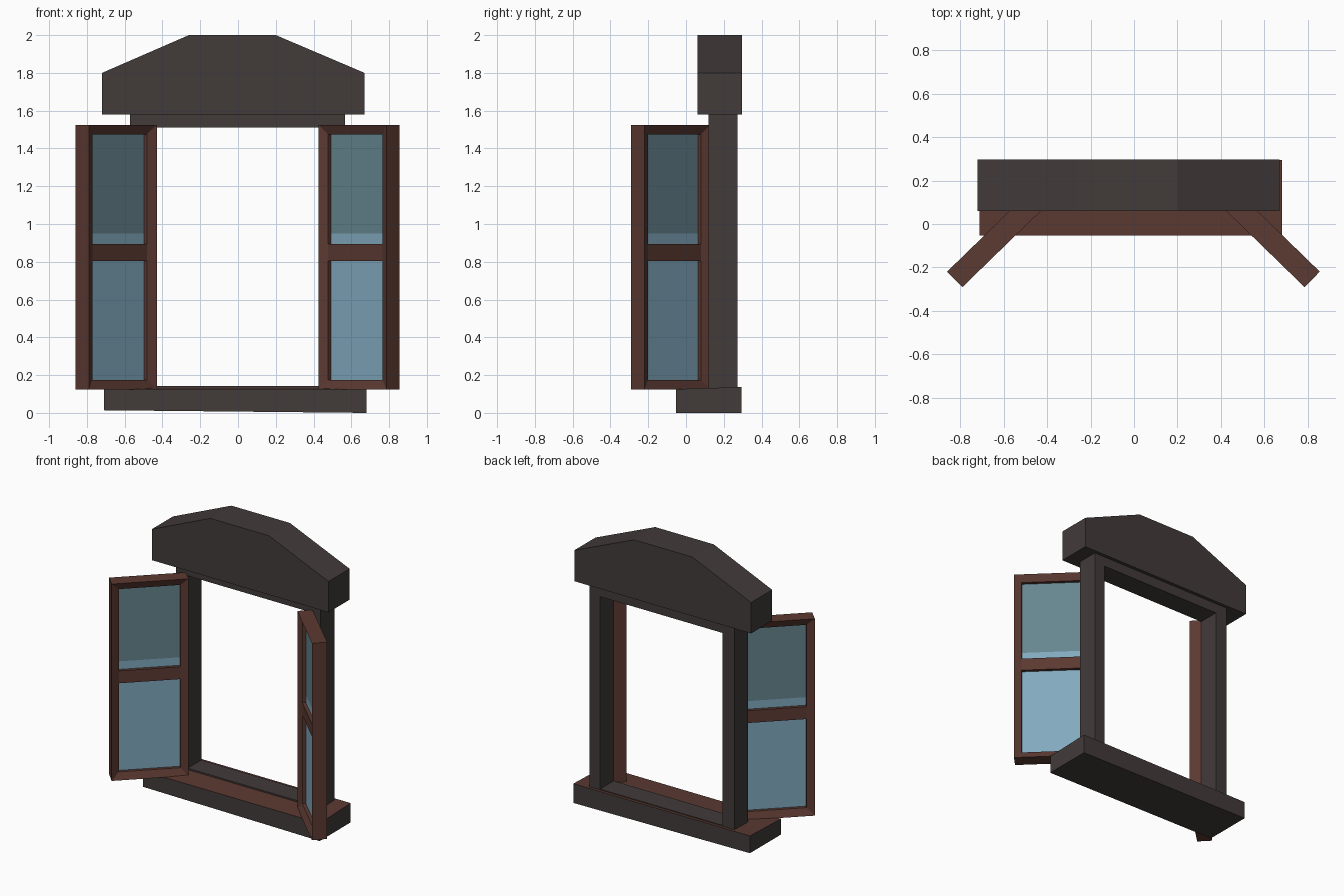
import bpy, bmesh, math
from mathutils import Matrix, Vector

cube = bpy.data.objects.get("Cube")
if cube:
    bpy.data.objects.remove(cube, do_unlink=True)


def material(name, rgb):
    m = bpy.data.materials.new(name)
    m.use_nodes = True
    m.diffuse_color = (*rgb, 1)
    bsdf = next(n for n in m.node_tree.nodes if n.type == 'BSDF_PRINCIPLED')
    bsdf.inputs["Base Color"].default_value = (*rgb, 1)
    return m


STONE = material("dark stone", (0.054, 0.044, 0.042))
WOOD = material("brown wood", (0.107, 0.042, 0.032))
GLASS = material("pale blue glass", (0.223, 0.40, 0.52))
GLASS_DARK = material("deep blue glass", (0.133, 0.235, 0.275))


def finish(name, bm, mats, matrix=None):
    bmesh.ops.recalc_face_normals(bm, faces=bm.faces)
    mesh = bpy.data.meshes.new(name)
    bm.to_mesh(mesh)
    bm.free()
    for m in mats:
        mesh.materials.append(m)
    ob = bpy.data.objects.new(name, mesh)
    bpy.context.collection.objects.link(ob)
    if matrix:
        ob.matrix_world = matrix
    return ob


def loft(bm, rings, closed=False):
    """Join equal rings of points with quads; cap the ends unless closed."""
    loops = [[bm.verts.new(p) for p in ring] for ring in rings]
    pairs = list(zip(loops, loops[1:]))
    if closed:
        pairs.append((loops[-1], loops[0]))
    else:
        bm.faces.new(loops[0])
        bm.faces.new(loops[-1])
    n = len(loops[0])
    for a, b in pairs:
        for i in range(n):
            j = (i + 1) % n
            bm.faces.new((a[i], a[j], b[j], b[i]))


def rect(x0, x1, z0, z1, y):
    return [(x0, y, z0), (x1, y, z0), (x1, y, z1), (x0, y, z1)]


def box(name, xs, ys, zs, mat, matrix=None):
    bm = bmesh.new()
    loft(bm, [rect(*xs, *zs, y) for y in ys])
    return finish(name, bm, [mat], matrix)


# Lintel: hood with sloping shoulders
hood = [(-0.72, 1.58), (0.67, 1.58), (0.67, 1.8), (0.2, 2.0), (-0.26, 2.0), (-0.72, 1.8)]
bm = bmesh.new()
loft(bm, [[(x, y, z) for x, z in hood] for y in (0.06, 0.297)])
finish("lintel", bm, [STONE])

# Sill: slightly crooked slab with a wooden top
bm = bmesh.new()
loft(bm, [[(-0.71, y, 0.014), (0.68, y, 0), (0.68, y, top), (-0.71, y, top)]
          for y, top in ((-0.053, 0.126), (0.295, 0.137))])
sill = finish("sill", bm, [STONE, WOOD])
for p in sill.data.polygons:
    p.material_index = int(p.normal.z > 0.9)

# Window frame set in the wall: one ring of posts and rails
bm = bmesh.new()
outer, inner = (-0.572, 0.567, 0.12, 1.59), (-0.48, 0.485, 0.142, 1.51)
loft(bm, [rect(*outer, 0.12), rect(*inner, 0.12),
          rect(*inner, 0.273), rect(*outer, 0.273)], closed=True)
finish("window_frame", bm, [STONE])

# Shutters: bevelled frames with a middle rail and two-tone glass
LENGTH, HALF, INSET, DEPTH = 0.502, 0.05, 0.05, 0.023
BOTTOM, TOP = 0.125, 1.525
swing = math.atan2(-0.35, 0.36)


def shutter(side, hinge, angle):
    place = Matrix.Translation(Vector(hinge)) @ Matrix.Rotation(angle, 4, 'Z')
    edge = (0, LENGTH, BOTTOM, TOP)
    hole = (INSET, LENGTH - INSET, BOTTOM + INSET, TOP - INSET)
    lip = HALF - DEPTH
    bm = bmesh.new()
    loft(bm, [rect(*edge, -HALF), rect(*hole, -lip),
              rect(*hole, lip), rect(*edge, HALF)], closed=True)
    finish(side + "_shutter_frame", bm, [WOOD], place)
    span = hole[:2]
    box(side + "_shutter_rail", span, (-lip, lip), (0.805, 0.893), WOOD, place)
    for part, zs, mat in (("lower", (hole[2], 0.95), GLASS),
                          ("upper", (0.95, hole[3]), GLASS_DARK)):
        box(f"{side}_{part}_glass", span, (-0.004, 0.004), zs, mat, place)


shutter("left", (0.46, 0.095, 0), swing)
shutter("right", (-0.465, 0.095, 0), math.pi - swing)
